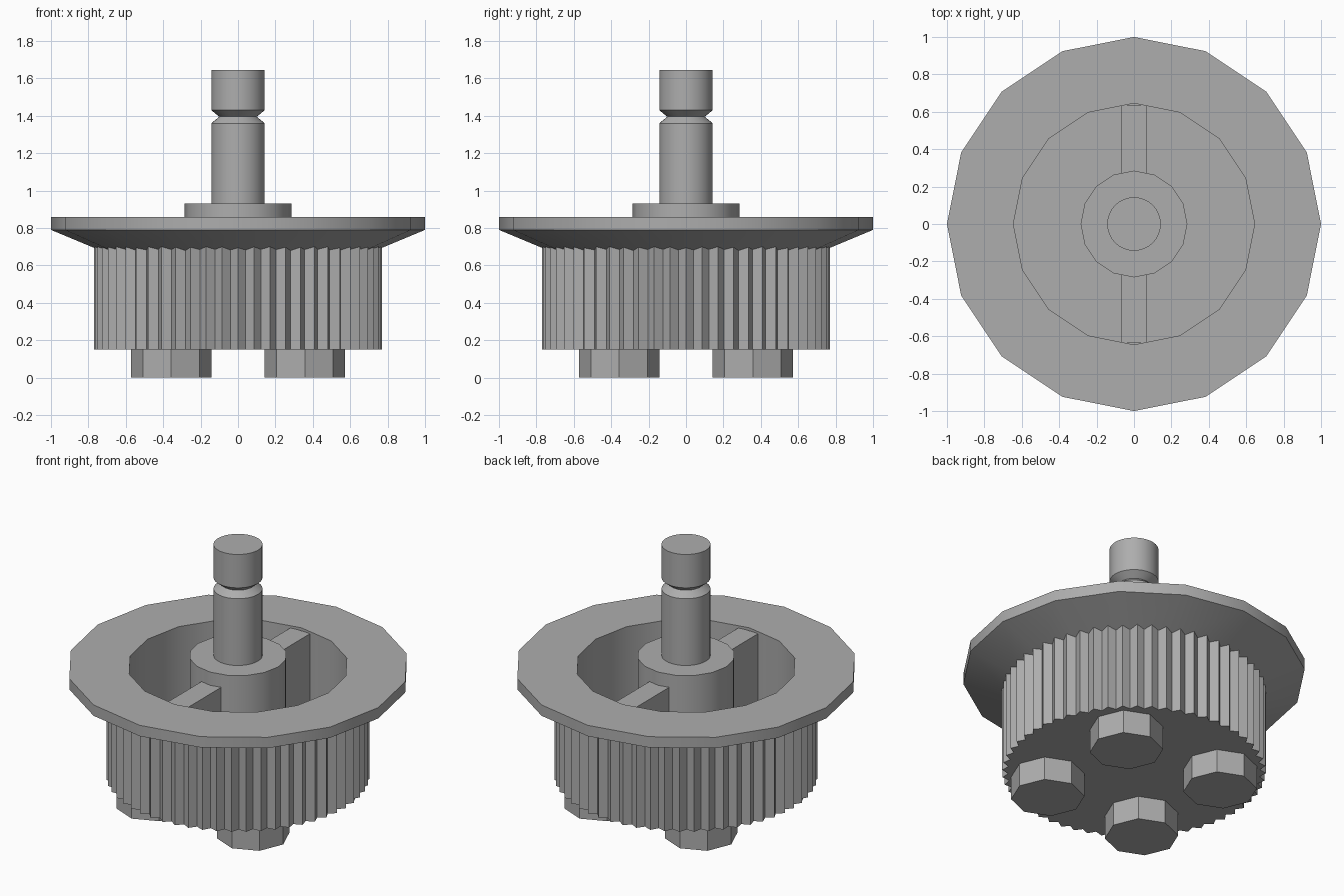
import bpy, bmesh, math

old = bpy.data.objects.get("Cube")
if old:
    bpy.data.objects.remove(old, do_unlink=True)

GREY = (0.42, 0.42, 0.42, 1)
grey = bpy.data.materials.new("plain grey")
grey.use_nodes = True
grey.diffuse_color = GREY
grey.node_tree.nodes["Principled BSDF"].inputs["Base Color"].default_value = GREY


def finish(bm, name):
    bmesh.ops.recalc_face_normals(bm, faces=bm.faces)
    mesh = bpy.data.meshes.new(name)
    bm.to_mesh(mesh)
    bm.free()
    mesh.materials.append(grey)
    obj = bpy.data.objects.new(name, mesh)
    bpy.context.collection.objects.link(obj)
    bpy.ops.object.select_all(action="DESELECT")
    obj.select_set(True)
    bpy.context.view_layer.objects.active = obj
    bpy.ops.object.shade_smooth_by_angle(angle=math.radians(30))
    return obj


def turned(name, profile, sides, centre=(0, 0), valley=1.0):
    """Turn a (radius, height) profile; every second side is scaled by valley."""
    bm = bmesh.new()
    rings = []
    for r, z in profile:
        ring = []
        for i in range(sides):
            a = 2 * math.pi * i / sides
            k = r * (valley if i % 2 else 1)
            ring.append(bm.verts.new((centre[0] + k * math.cos(a),
                                      centre[1] + k * math.sin(a), z)))
        rings.append(ring)
    for low, high in zip(rings, rings[1:]):
        for i in range(sides):
            j = (i + 1) % sides
            bm.faces.new((low[i], low[j], high[j], high[i]))
    bm.faces.new(rings[0])
    bm.faces.new(rings[-1])
    return finish(bm, name)


def block(name, low, high):
    bm = bmesh.new()
    bmesh.ops.create_cube(bm, size=1)
    for v in bm.verts:
        v.co = [(a + b) / 2 + c * (b - a) for a, b, c in zip(low, high, v.co)]
    return finish(bm, name)


# Wide flange with the hollow cup inside it
turned("flange_cup", [(0.64, 0.18), (0.7, 0.665), (1, 0.79), (1, 0.86),
                      (0.645, 0.86), (0.645, 0.22)], 16)

# Toothed drum wall and its closed base
TEETH = 56
turned("toothed_drum", [(0.77, 0.15), (0.77, 0.74), (0.7, 0.74), (0.7, 0.2)],
       TEETH * 2, valley=0.955)

# Central hub and grooved shaft
turned("hub", [(0.285, 0.2), (0.285, 0.93)], 16)
turned("shaft", [(0.143, 0.9), (0.143, 1.36), (0.1, 1.395),
                 (0.143, 1.43), (0.143, 1.645)], 32)

# Ribs joining hub and cup wall
for side, name in ((1, "back_rib"), (-1, "front_rib")):
    y0, y1 = sorted((side * 0.26, side * 0.637))
    block(name, (-0.07, y0, 0.2), (0.07, y1, 0.845))

# Octagonal feet
for x, xn in ((1, "left"), (-1, "right")):
    for y, yn in ((1, "back"), (-1, "front")):
        turned(f"{yn}_{xn}_foot", [(0.215, 0), (0.215, 0.17)], 8,
               (x * 0.357, y * 0.357))
